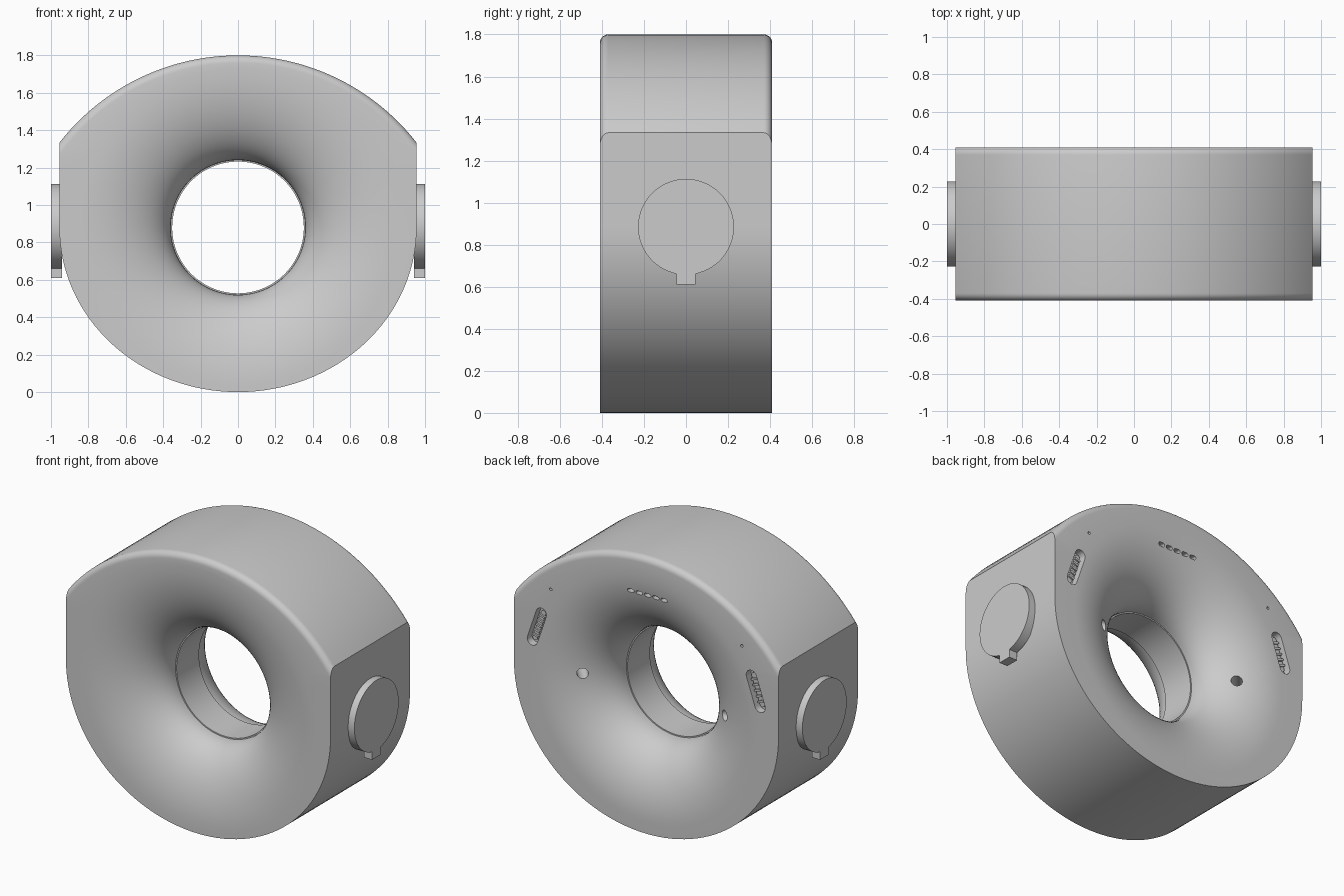
import bpy, bmesh, math
from mathutils import Vector

cube = bpy.data.objects.get("Cube")
if cube:
    bpy.data.objects.remove(cube, do_unlink=True)

grey = bpy.data.materials.new("light_grey")
grey.use_nodes = True
grey.diffuse_color = (0.6, 0.6, 0.6, 1)
grey.node_tree.nodes["Principled BSDF"].inputs["Base Color"].default_value = (0.6, 0.6, 0.6, 1)

MID = 0.88           # height of the bore axis
HALF_W = 0.955       # half width across the side flats
HALF_D = 0.41        # half depth
TOP_R, TOP_Z = 1.21, 0.59   # crown arc radius and centre height
FILLET = 0.04


def finish(bm, name):
    bmesh.ops.recalc_face_normals(bm, faces=bm.faces[:])
    mesh = bpy.data.meshes.new(name)
    bm.to_mesh(mesh)
    bm.free()
    mesh.materials.append(grey)
    obj = bpy.data.objects.new(name, mesh)
    bpy.context.collection.objects.link(obj)
    return obj


def add_prism(bm, points, offset):
    """Extrude a planar outline along an offset."""
    offset = Vector(offset)
    near = [bm.verts.new(p) for p in points]
    far = [bm.verts.new(Vector(p) + offset) for p in points]
    bm.faces.new(near)
    bm.faces.new(far)
    for i in range(len(near)):
        j = (i + 1) % len(near)
        bm.faces.new((near[i], near[j], far[j], far[i]))


def smooth(obj):
    bpy.ops.object.select_all(action="DESELECT")
    obj.select_set(True)
    bpy.context.view_layer.objects.active = obj
    bpy.ops.object.shade_smooth_by_angle(angle=math.radians(30))


def outline(inset):
    """Crown arc, straight sides and elliptical underside; only the crown is inset."""
    r = TOP_R - inset
    corner = TOP_Z + math.sqrt(r * r - HALF_W ** 2)
    a = math.atan2(corner - TOP_Z, HALF_W)
    pts = [(HALF_W, MID + (corner - MID) * i / 6) for i in range(6)]
    for i in range(49):
        t = a + (math.pi - 2 * a) * i / 48
        pts.append((r * math.cos(t), TOP_Z + r * math.sin(t)))
    pts += [(-HALF_W, corner + (MID - corner) * i / 6) for i in range(1, 7)]
    for i in range(1, 64):
        t = math.pi * (1 + i / 64)
        pts.append((HALF_W * math.cos(t), MID + MID * math.sin(t)))
    return pts


ANGLES = [math.atan2(z - MID, x) for x, z in outline(0)]


def circle(r):
    return [(r * math.cos(a), MID + r * math.sin(a)) for a in ANGLES]


def funnel(r_in, r_out, depth, face_y):
    """Rings of a flared mouth, from the face down to the throat."""
    s = math.copysign(1, face_y)
    rings = []
    for i in range(19):
        t = math.pi / 2 * i / 18
        rings.append((face_y - s * depth * (1 - math.cos(t)),
                      circle(r_out - (r_out - r_in) * math.sin(t))))
    return rings


# Body: rings run over the outside, down the front mouth, through the bore and out the back
rings = []
for i in range(7):
    t = math.pi / 2 * i / 6
    rings.append((HALF_D - FILLET + FILLET * math.sin(t), outline(FILLET * (1 - math.cos(t)))))
outer = [(-y, o) for y, o in reversed(rings)]
front = funnel(0.36, 0.85, 0.28, -HALF_D)
back = funnel(0.36, 0.8, 0.31, HALF_D)
bore = [(-0.13, circle(0.352)), (0.10, circle(0.352))]
loops = list(reversed(front)) + outer + rings + back + list(reversed(bore))

bm = bmesh.new()
grid = [[bm.verts.new((x, y, z)) for x, z in pts] for y, pts in loops]
for k in range(len(grid)):
    a, b = grid[k], grid[(k + 1) % len(grid)]
    for i in range(len(a)):
        j = (i + 1) % len(a)
        bm.faces.new((a[i], a[j], b[j], b[i]))
body = finish(bm, "body")


def capsule(x, z, length, width, tilt, y):
    """Rounded slot outline in the back face, long axis tilted from vertical."""
    axis = Vector((-math.sin(tilt), 0, math.cos(tilt)))
    side = Vector((math.cos(tilt), 0, math.sin(tilt)))
    r, pts = width / 2, []
    for end in (1, -1):
        mid = Vector((x, y, z)) + axis * end * (length / 2 - r)
        for i in range(9):
            t = math.pi * i / 8
            pts.append(mid + end * (side * r * math.cos(t) + axis * r * math.sin(t)))
    return pts


def cylinder(bm, base, direction, r, length):
    d = Vector(direction).normalized()
    u = d.orthogonal().normalized()
    v = d.cross(u)
    pts = [Vector(base) + r * (u * math.cos(t) + v * math.sin(t))
           for t in (math.tau * i / 24 for i in range(24))]
    add_prism(bm, pts, d * length)


# Cutter for the slots, ports and holes in the back
PORT_X, PORT_Z, PORT_TILT = 0.79, 1.14, math.radians(19)
bm = bmesh.new()
for i in range(-2, 3):
    add_prism(bm, capsule(i * 0.06, 1.55, 0.046, 0.024, math.pi / 2, 0.36), (0, 0.1, 0))
for s in (1, -1):
    add_prism(bm, capsule(s * PORT_X, PORT_Z, 0.27, 0.075, s * PORT_TILT, 0.36), (0, 0.1, 0))
    cylinder(bm, (s * 0.69, 0.37, 1.41), (0, 1, 0), 0.009, 0.1)
    cylinder(bm, (s * 0.61, 0.22, MID), (-s * 0.65, 0.76, 0), 0.034, 0.28)
cutter = finish(bm, "recess_cutter")
cutter.hide_render = True

cut = body.modifiers.new("recesses", "BOOLEAN")
cut.operation = "DIFFERENCE"
cut.solver = "EXACT"
cut.object = cutter
bpy.context.view_layer.objects.active = body
bpy.ops.object.modifier_apply(modifier=cut.name)
bpy.data.objects.remove(cutter, do_unlink=True)
smooth(body)

for s, side in ((1, "left"), (-1, "right")):
    # Round side boss with a key tab underneath
    r, half_tab, cz = 0.228, 0.045, 0.885
    a = math.asin(half_tab / r)
    start, sweep = -math.pi / 2 + a, math.tau - 2 * a
    pts = [(s * 0.94, r * math.cos(start + sweep * i / 64), cz + r * math.sin(start + sweep * i / 64))
           for i in range(65)]
    pts += [(s * 0.94, -half_tab, 0.61), (s * 0.94, half_tab, 0.61)]
    bm = bmesh.new()
    add_prism(bm, pts, (s * 0.06, 0, 0))
    smooth(finish(bm, side + "_boss"))

    # Connector tongue and contact ribs inside the port
    bm = bmesh.new()
    tilt = s * PORT_TILT
    add_prism(bm, capsule(s * PORT_X, PORT_Z, 0.22, 0.035, tilt, 0.355), (0, 0.03, 0))
    for i in range(-2, 3):
        x = s * PORT_X - math.sin(tilt) * i * 0.036
        z = PORT_Z + math.cos(tilt) * i * 0.036
        add_prism(bm, capsule(x, z, 0.045, 0.014, tilt + math.pi / 2, 0.355), (0, 0.04, 0))
    smooth(finish(bm, side + "_port_contacts"))
